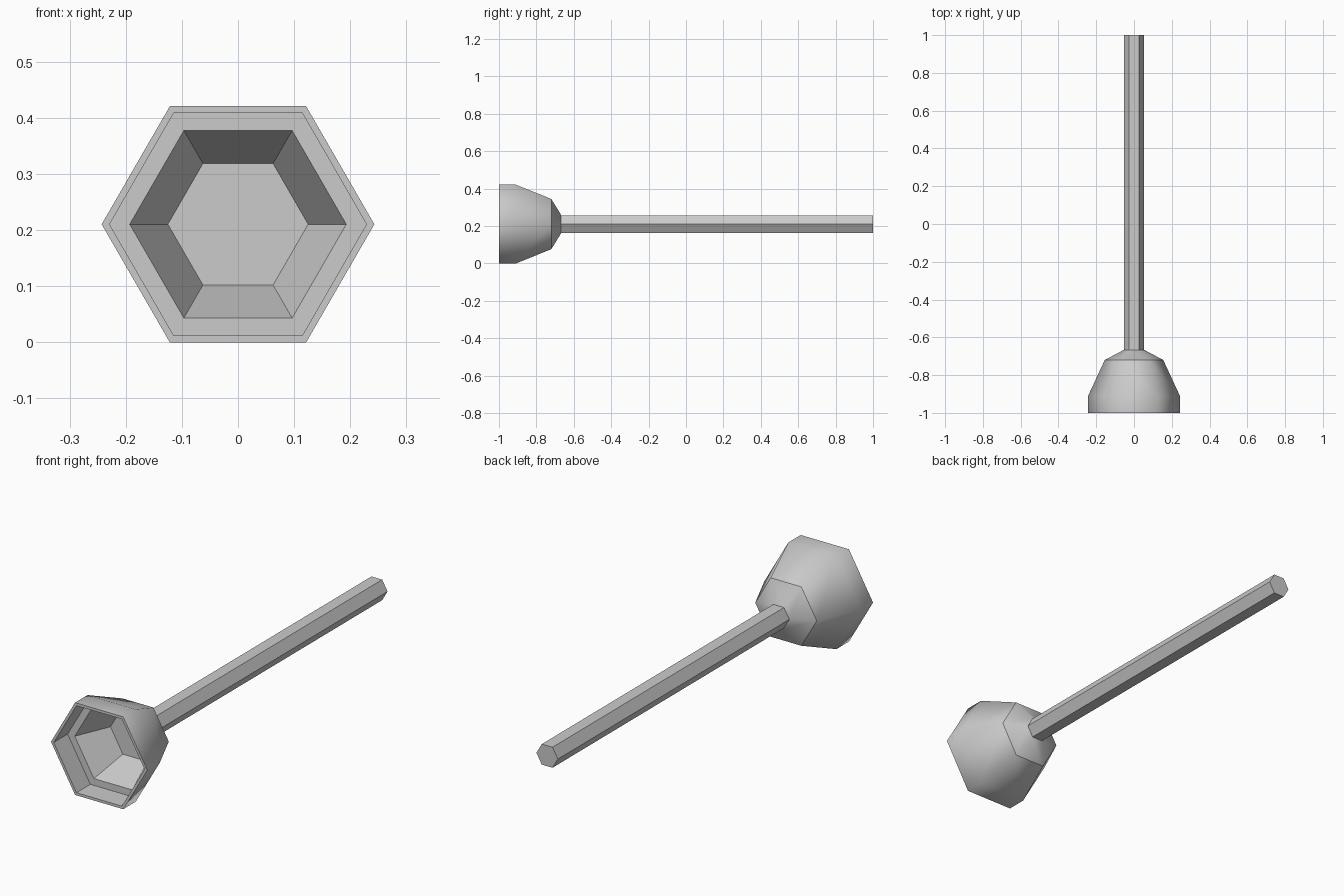
import bpy
import bmesh
from math import cos, sin, tau

SIDES = 6
CENTRE_Z = 0.21

cube = bpy.data.objects.get("Cube")
if cube:
    bpy.data.objects.remove(cube)

grey = bpy.data.materials.new("light grey")
grey.use_nodes = True
colour = (0.6, 0.6, 0.6, 1)
grey.diffuse_color = colour
grey.node_tree.nodes["Principled BSDF"].inputs["Base Color"].default_value = colour


def lathe(name, profile, smooth_bands=(), sharp_rings=()):
    """Hexagonal lathe along y from (radius, y) points, capped at both ends."""
    bm = bmesh.new()
    rings = []
    for r, y in profile:
        rings.append([bm.verts.new((r * cos(tau * i / SIDES), y,
                                    CENTRE_Z + r * sin(tau * i / SIDES)))
                      for i in range(SIDES)])
    for band, (a, b) in enumerate(zip(rings, rings[1:])):
        for i in range(SIDES):
            j = (i + 1) % SIDES
            face = bm.faces.new((a[i], a[j], b[j], b[i]))
            face.smooth = band in smooth_bands
    bm.faces.new(rings[0])
    bm.faces.new(rings[-1])
    for k in sharp_rings:
        for i in range(SIDES):
            bm.edges.get((rings[k][i], rings[k][(i + 1) % SIDES])).smooth = False
    bmesh.ops.recalc_face_normals(bm, faces=bm.faces)
    mesh = bpy.data.meshes.new(name)
    bm.to_mesh(mesh)
    bm.free()
    mesh.materials.append(grey)
    obj = bpy.data.objects.new(name, mesh)
    bpy.context.collection.objects.link(obj)
    return obj


# Hollow cup: inner floor, ledge, lip, then the outer wall to the neck
cup_profile = [(0.125, -0.74), (0.193, -0.9), (0.229, -0.9), (0.229, -1),
               (0.243, -1), (0.243, -0.91), (0.155, -0.72), (0.055, -0.667)]
lathe("cup", cup_profile, smooth_bands=(4, 5, 6), sharp_rings=(4, 6, 7))

# Straight stick
lathe("handle", [(0.054, -0.68), (0.054, 1)])
